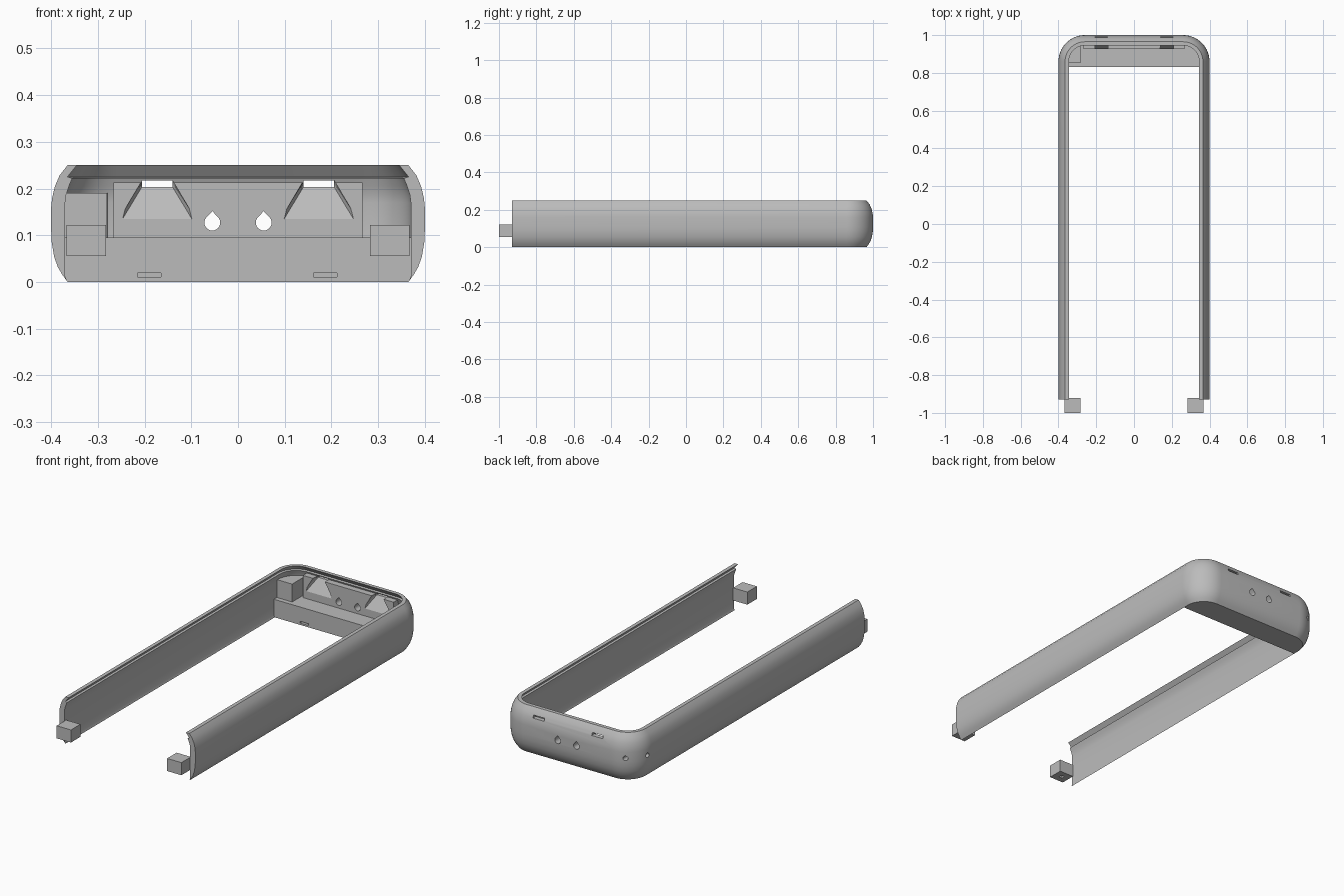
import bpy, bmesh, math

cube = bpy.data.objects.get("Cube")
if cube:
    bpy.data.objects.remove(cube, do_unlink=True)

GREY = bpy.data.materials.new("plain grey")
GREY.use_nodes = True
GREY.diffuse_color = (0.5, 0.5, 0.5, 1)
GREY.node_tree.nodes["Principled BSDF"].inputs["Base Color"].default_value = (0.5, 0.5, 0.5, 1)

HALF, BACK, RADIUS = 0.40, 1.0, 0.14


def loft(name, rings):
    """Closed rings of equal length, bridged in order and capped."""
    bm = bmesh.new()
    loops = [[bm.verts.new(p) for p in ring] for ring in rings]
    n = len(loops[0])
    for a, b in zip(loops, loops[1:]):
        for i in range(n):
            j = (i + 1) % n
            bm.faces.new((a[i], a[j], b[j], b[i]))
    bm.faces.new(loops[0])
    bm.faces.new(loops[-1])
    bmesh.ops.recalc_face_normals(bm, faces=bm.faces)
    me = bpy.data.meshes.new(name)
    bm.to_mesh(me)
    bm.free()
    me.materials.append(GREY)
    ob = bpy.data.objects.new(name, me)
    bpy.context.collection.objects.link(ob)
    return ob


def box(name, x, y, z):
    return loft(name, [[(x[0], y[0], h), (x[1], y[0], h), (x[1], y[1], h), (x[0], y[1], h)] for h in z])


def select(ob):
    bpy.ops.object.select_all(action='DESELECT')
    ob.select_set(True)
    bpy.context.view_layer.objects.active = ob


def cut(ob, cutters):
    select(ob)
    for c in cutters:
        mod = ob.modifiers.new("cut", 'BOOLEAN')
        mod.operation = 'DIFFERENCE'
        mod.solver = 'EXACT'
        mod.object = c
        bpy.ops.object.modifier_apply(modifier=mod.name)


def corner(side, d, start, end, steps):
    """Plan arc of a rear corner, angles measured from the rear towards the side."""
    r = RADIUS - d
    pts = []
    for i in range(steps + 1):
        t = math.radians(start + (end - start) * i / steps)
        pts.append((side * (HALF - RADIUS + r * math.sin(t)), BACK - RADIUS + r * math.cos(t)))
    return pts


def u_path(d, y0):
    return ([(HALF - d, y0)] + corner(1, d, 90, 0, 14)
            + corner(-1, d, 0, 90, 14) + [(d - HALF, y0)])


# Wall: section as (inset, height), swept round the U
section = [(.035, 0), (.024, .015), (.014, .032), (.006, .055), (.001, .085), (0, .11), (0, .16),
           (.002, .18), (.008, .205), (.018, .228), (.035, .25), (.055, .25), (.035, .225),
           (.045, .222), (.038, .205), (.032, .187), (.03, .17), (.03, .012)]
paths = [[(x, y, z) for x, y in u_path(d, -.93)] for d, z in section]
wall = loft("bumper_wall", list(zip(*paths)))

# Rear floor, following the wall's underside
floor = loft("rear_floor", [[(x, y, z) for x, y in u_path(d, .83)]
                            for d, z in ((.035, 0), (.02, .03), (.02, .095))])

# Flat plate on the inside of the rear wall
plate = box("rear_inner_plate", (-.267, .267), (.926, .975), (.09, .213))

# Corner block
plan = [(-.28, .855)] + corner(-1, .025, 10, 90, 10) + [(-.375, .855)]
block = loft("corner_block", [[(x, y, z) for x, y in plan] for z in (.09, .19)])


# Cutters
def drop(r, z):
    """Teardrop outline with a pointed top."""
    pts = [(0, z + 1.45 * r)]
    for i in range(17):
        t = math.radians(30 - 240 * i / 16)
        pts.append((r * math.cos(t), z + r * math.sin(t)))
    return pts


helpers = []
for x in (-.055, .055):
    helpers.append(loft("drop_cutter", [[(x + u, y, z) for u, z in drop(.017, .127)]
                                        for y in (.9, 1.05)]))

wide = [(-.08, .125), (.08, .125), (.074, .148), (.033, .217), (-.033, .217), (-.074, .148)]
slot = [(-.033, .203), (.033, .203), (.033, .21), (.033, .217), (-.033, .217), (-.033, .21)]
for x in (-.173, .173):
    helpers.append(loft("funnel_cutter", [[(x + u, y, z) for u, z in ring] for ring, y in
                                          ((wide, .92), (slot, .968), (slot, 1.05))]))

side_drops = [
    loft("side_drop_cutter", [[(-.33 + u, y, z) for u, z in drop(.011, .127)] for y in (.93, 1.05)]),
    loft("side_drop_cutter", [[(x, .89 + u, z) for u, z in drop(.011, .127)] for x in (-.45, -.345)]),
]
latches = [box("latch_cutter", (x - .025, x + .025), (.8, .86), (.01, .019)) for x in (-.19, .187)]

cut(wall, helpers + side_drops)
cut(plate, helpers)
cut(block, side_drops)
cut(floor, latches)

# End tabs with a small blind hole underneath
tabs, holes = [], []
for side, name in ((1, "left"), (-1, "right")):
    xs = sorted((side * .283, side * .367))
    tab = box(name + "_end_tab", xs, (-1, -.92), (.055, .122))
    mid = sum(xs) / 2
    hole = box("hole_cutter", (mid - .01, mid + .01), (-.97, -.95), (.04, .085))
    cut(tab, [hole])
    tabs.append(tab)
    holes.append(hole)

for c in helpers + side_drops + latches + holes:
    bpy.data.objects.remove(c, do_unlink=True)

# Smooth the swept wall and corner curves, keep edges crisp
for ob in [wall, floor, plate, block] + tabs:
    select(ob)
    bpy.ops.object.shade_smooth_by_angle(angle=math.radians(28))
